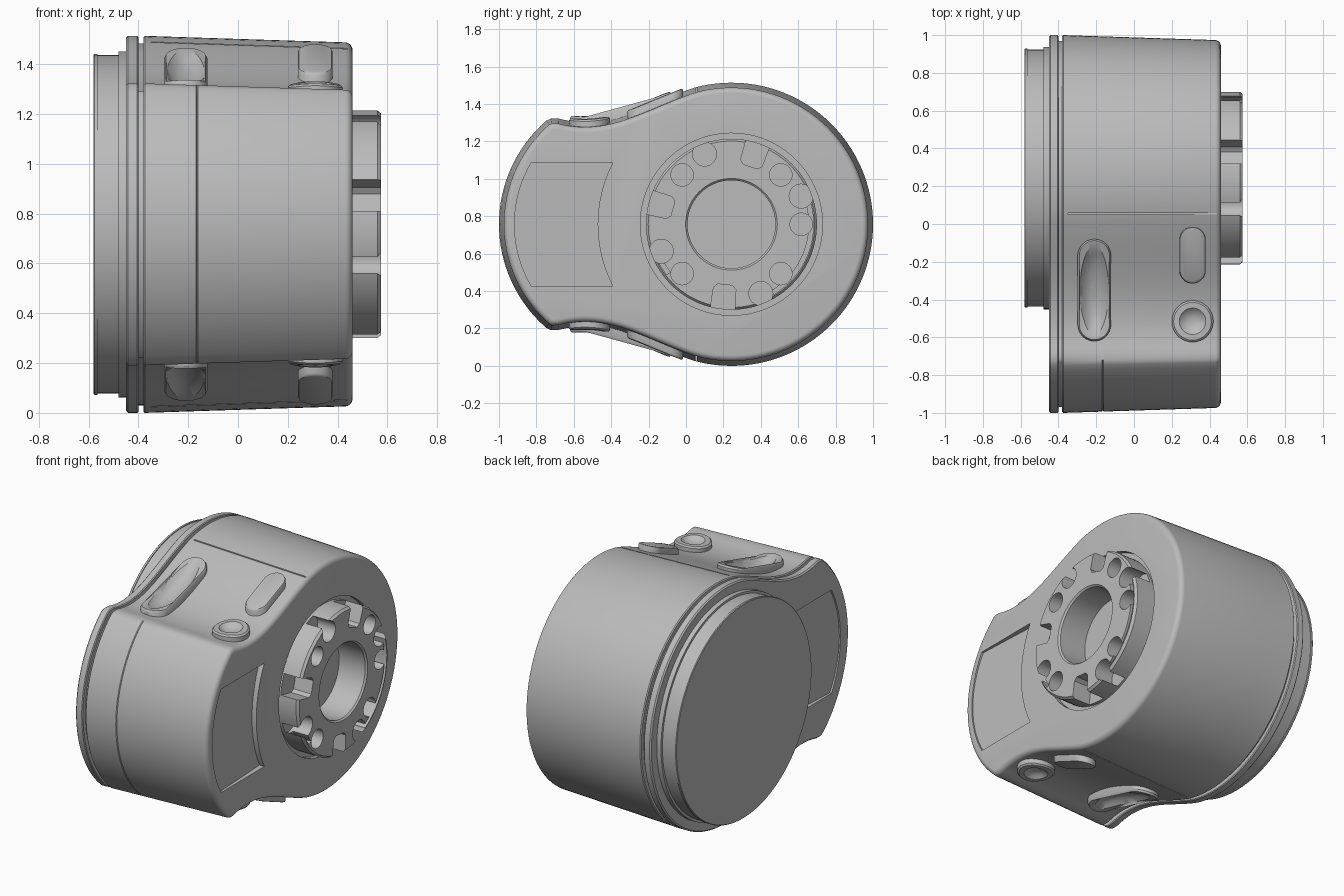
import bpy, bmesh, math
from mathutils import Vector
from mathutils.geometry import interpolate_bezier

if "Cube" in bpy.data.objects:
    bpy.data.objects.remove(bpy.data.objects["Cube"])

grey = bpy.data.materials.new("light_grey")
grey.use_nodes = True
grey.diffuse_color = (0.5, 0.5, 0.5, 1)
grey.node_tree.nodes["Principled BSDF"].inputs["Base Color"].default_value = (0.5, 0.5, 0.5, 1)

ZC = 0.757            # height of the main axis
YC = 0.243            # depth of the main axis
R = 0.757             # main drum radius


def add_loft(bm, rings):
    """Skin a list of equal-length closed rings and cap both ends."""
    loops = [[bm.verts.new(p) for p in ring] for ring in rings]
    n = len(loops[0])
    for a, b in zip(loops, loops[1:]):
        for i in range(n):
            j = (i + 1) % n
            bm.faces.new((a[i], a[j], b[j], b[i]))
    bm.faces.new(loops[0])
    bm.faces.new(loops[-1])


def make(name, *lofts):
    bm = bmesh.new()
    for rings in lofts:
        add_loft(bm, rings)
    bmesh.ops.recalc_face_normals(bm, faces=bm.faces)
    mesh = bpy.data.meshes.new(name)
    bm.to_mesh(mesh)
    bm.free()
    mesh.materials.append(grey)
    ob = bpy.data.objects.new(name, mesh)
    bpy.context.collection.objects.link(ob)
    return ob


def activate(ob):
    bpy.ops.object.select_all(action='DESELECT')
    ob.select_set(True)
    bpy.context.view_layer.objects.active = ob


def cut(ob, cutter):
    cutter.hide_render = True
    mod = ob.modifiers.new("cut", 'BOOLEAN')
    mod.operation, mod.solver, mod.object = 'DIFFERENCE', 'EXACT', cutter
    activate(ob)
    bpy.ops.object.modifier_apply(modifier=mod.name)
    bpy.data.objects.remove(cutter)


def smooth(ob):
    activate(ob)
    bpy.ops.object.shade_smooth_by_angle(angle=math.radians(32))


def arc(y, z, r, start, end, steps):
    """Points (y, z) along an arc, angles in degrees."""
    angles = [math.radians(start + (end - start) * i / steps) for i in range(steps + 1)]
    return [(y + r * math.cos(a), z + r * math.sin(a)) for a in angles]


def at_x(x, points):
    return [Vector((x, y, z)) for y, z in points]


def prism(points, x0, x1):
    return [at_x(x0, points), at_x(x1, points)]


def circle(y, z, r, n=32):
    return arc(y, z, r, 0, 360 * (n - 1) / n, n - 1)


def turned(steps, n=96):
    return [at_x(x, circle(YC, ZC, r, n)) for x, r in steps]


# Side profile: rounded nose, concave waist, round drum
waist = [(p.x, p.y) for p in interpolate_bezier(
    Vector((-0.68, 1.322)), Vector((-0.42, 1.25)), Vector((-0.22, 1.40)), Vector((0.047, 1.488)), 24)]
upper = (arc(-0.267, ZC, 0.733, 180, 131, 16) + [(-0.722, 1.323)] + waist
         + arc(YC, ZC, R, 102, 0, 36))
profile = upper + [(y, 2 * ZC - z) for y, z in upper[-2:0:-1]]


def inset(points, d):
    out = []
    for i, (y, z) in enumerate(points):
        (ya, za), (yb, zb) = points[i - 1], points[(i + 1) % len(points)]
        t = Vector((yb - ya, zb - za)).normalized()
        out.append((y + t.y * d, z - t.x * d))
    return out


def taper(x):
    return 0.027 * (x + 0.38) / 0.84


# Housing with rear flange, neck gap, nose seam and rounded output edge
steps = [(-0.45, 0.008), (-0.442, 0), (-0.405, 0), (-0.40, 0.005), (-0.40, 0.03),
         (-0.38, 0.03), (-0.38, 0.006), (-0.374, 0), (-0.169, taper(-0.169))]
rings = [at_x(x, inset(profile, d)) for x, d in steps]
seam = [q if q[0] > -0.74 else s for q, s in
        zip(inset(profile, taper(-0.165)), inset(profile, taper(-0.165) + 0.006))]
rings += [at_x(-0.165, seam), at_x(-0.161, inset(profile, taper(-0.161)))]
for i in range(6):
    a = math.radians(18 * i)
    x = 0.43 + 0.03 * math.sin(a)
    rings.append(at_x(x, inset(profile, taper(x) + 0.03 * (1 - math.cos(a)))))
housing = make("housing", rings)

# Recess and bore for the output hub
cut(housing, make("hub_recess", turned([(0.43, 0.487), (0.6, 0.487)])))
cut(housing, make("bore", turned([(0.38, 0.235), (0.6, 0.235)])))

# Sloping nose panels on both side faces
half = math.degrees(math.asin(0.33 / 0.715))
nose = math.degrees(math.asin(0.33 / 0.65))
panel = (arc(YC, ZC, 0.715, 180 - half, 180 + half, 16)
         + arc(-0.267, ZC, 0.65, 180 + nose, 180 - nose, 16))
for face, side in ((0.46, 1), (-0.45, -1)):
    floor = [Vector((face - side * (0.008 + 0.05 * (y + 0.92)), y, z)) for y, z in panel]
    cut(housing, make("panel_cutter", [floor, at_x(face + side * 0.1, panel)]))

# Fine seams where the waist meets the drum
for s in (1, -1):
    y0, y1, z0, z1 = 0.051, 0.059, ZC + s * 0.7, ZC + s * 0.8
    cut(housing, make("seam_cutter", prism([(y0, z0), (y1, z0), (y1, z1), (y0, z1)], -0.35, 0.44)))
smooth(housing)

# Rear cap with step and thin lip
smooth(make("rear_cap", turned([(-0.44, 0.695), (-0.48, 0.695), (-0.48, 0.68), (-0.565, 0.68),
                                (-0.565, 0.685), (-0.576, 0.685), (-0.58, 0.681)])))

# Output hub with bore
hub = make("output_hub", turned([(0.42, 0.457), (0.56, 0.457), (0.575, 0.445)]))
cut(hub, make("hub_bore", turned([(0.4, 0.235), (0.565, 0.235), (0.575, 0.245), (0.6, 0.27)])))


def polar(angle, r):
    a = math.radians(angle)
    return YC + r * math.cos(a), ZC + r * math.sin(a)


# Arc slots behind the rim
for start, end in ((-67, 22), (201, 218)):
    slot = arc(YC, ZC, 0.415, start, end, 30) + arc(YC, ZC, 0.438, end, start, 30)
    cut(hub, make("slot_cutter", prism(slot, 0.47, 0.7)))

# Rim holes, bolt holes and open notches
holes = [(a, 0.402, 0.064) for a in (22, 111, 201, 293)]
holes += [(a, 0.373, 0.06) for a in (0, 45, 135, 225, 315)]
for angle, r, size in holes:
    cut(hub, make("hole_cutter", prism(circle(*polar(angle, r), size), 0.45, 0.7)))
for angle in (72, 165, 264):
    a = math.radians(angle)
    u, v = Vector((math.cos(a), math.sin(a))), Vector((-math.sin(a), math.cos(a)))
    shape = [(0.55, -0.07), (0.345, -0.06), (0.325, -0.04), (0.325, 0.04), (0.345, 0.06), (0.55, 0.07)]
    notch = [Vector((YC, ZC)) + u * p + v * q for p, q in shape]
    cut(hub, make("notch_cutter", prism(notch, 0.45, 0.7)))
smooth(hub)


# Raised pads that follow the waist surface, above and below
def surface(y):
    for (ya, za), (yb, zb) in zip(waist, waist[1:]):
        if y <= yb:
            return za + (zb - za) * (y - ya) / (yb - ya)
    return waist[-1][1]


def stadium(hx, hy, n=48):
    pts = []
    for i in range(n):
        a = 2 * math.pi * (i + 0.5) / n
        pts.append((hx * math.cos(a), hx * math.sin(a) + math.copysign(hy - hx, math.sin(a))))
    return pts


def ellipse(hx, hy, n=48):
    return [(hx * math.cos(2 * math.pi * (i + 0.5) / n),
             hy * math.sin(2 * math.pi * (i + 0.5) / n)) for i in range(n)]


def pad(name, cx, cy, layers):
    for side, s in (("upper", 1), ("lower", -1)):
        rings = []
        for outline, lift in layers:
            rings.append([Vector((cx + x, cy + y,
                                  ZC + s * (surface(cy + y) - taper(cx) + lift - ZC)))
                          for x, y in outline])
        smooth(make(side + "_" + name, rings))


pad("scooped_grip", -0.21, -0.35, [
    (stadium(0.088, 0.27), -0.04), (stadium(0.088, 0.27), 0.02), (stadium(0.08, 0.262), 0.034),
    (ellipse(0.076, 0.235), 0.036), (ellipse(0.055, 0.19), 0.014), (ellipse(0.03, 0.12), 0.002),
    (ellipse(0.006, 0.03), -0.002)])
pad("long_pad", 0.31, -0.165, [
    (stadium(0.07, 0.15), -0.04), (stadium(0.07, 0.15), 0.03),
    (stadium(0.066, 0.146), 0.038), (stadium(0.058, 0.138), 0.041)])
pad("round_button", 0.31, -0.515, [
    (stadium(0.11, 0.11), -0.04), (stadium(0.11, 0.11), 0.026), (stadium(0.1, 0.1), 0.036),
    (stadium(0.07, 0.07), 0.04), (stadium(0.05, 0.05), 0.022), (stadium(0.02, 0.02), 0.014)])
